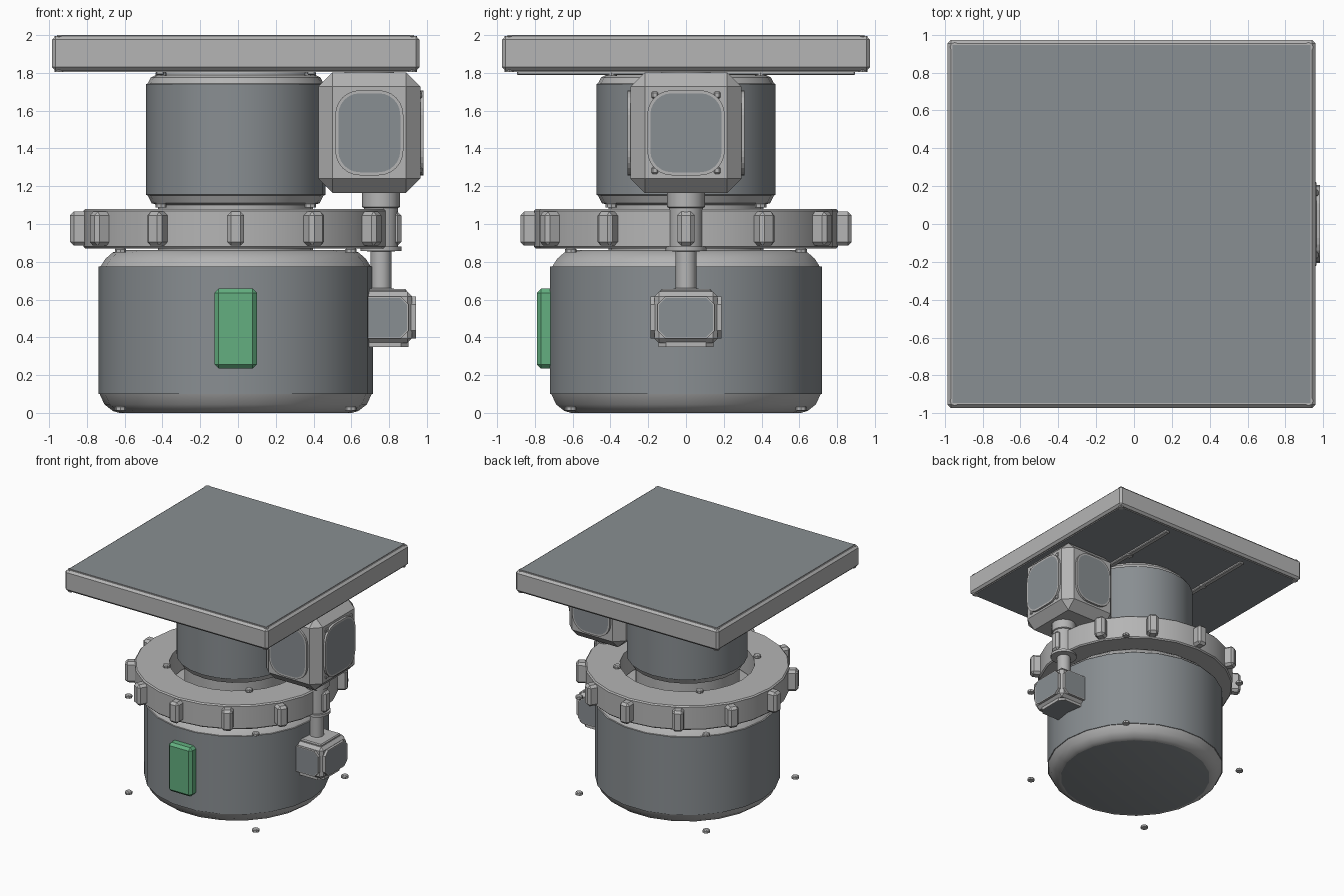
import bpy, bmesh, math
from mathutils import Matrix, Vector

if "Cube" in bpy.data.objects:
    bpy.data.objects.remove(bpy.data.objects["Cube"])

CX = -0.0125  # main axis


def mat(name, rgb):
    m = bpy.data.materials.new(name)
    m.diffuse_color = (*rgb, 1)
    m.use_nodes = True
    m.node_tree.nodes["Principled BSDF"].inputs["Base Color"].default_value = m.diffuse_color
    return m


LIGHT = mat("light grey", (0.46, 0.46, 0.46))
DARK = mat("slate grey", (0.25, 0.272, 0.287))
GREEN = mat("green", (0.125, 0.43, 0.215))


def finish(name, bm, mats, rule=None, angle=None):
    bmesh.ops.recalc_face_normals(bm, faces=bm.faces[:])
    if rule:
        for f in bm.faces:
            f.material_index = int(rule(f.calc_center_median(), f))
    me = bpy.data.meshes.new(name)
    bm.to_mesh(me)
    bm.free()
    for m in mats:
        me.materials.append(m)
    ob = bpy.data.objects.new(name, me)
    bpy.context.collection.objects.link(ob)
    if angle:
        bpy.ops.object.select_all(action='DESELECT')
        ob.select_set(True)
        bpy.context.view_layer.objects.active = ob
        bpy.ops.object.shade_smooth_by_angle(angle=math.radians(angle))
    return ob


def revolve(name, profile, x, y, n, mats, rule=None, closed=False, angle=32):
    """Turn a (radius, z) profile round a vertical axis."""
    bm = bmesh.new()
    rings = []
    for r, z in profile:
        rings.append([bm.verts.new((x + r * math.cos(a), y + r * math.sin(a), z))
                      for a in (2 * math.pi * i / n for i in range(n))])
    pairs = list(zip(rings, rings[1:]))
    if closed:
        pairs.append((rings[-1], rings[0]))
    for a, b in pairs:
        for i in range(n):
            j = (i + 1) % n
            bm.faces.new((a[i], a[j], b[j], b[i]))
    if not closed:
        bm.faces.new(rings[0])
        bm.faces.new(rings[-1])
    return finish(name, bm, mats, rule, angle)


def box(name, lo, hi, bevel, mats, rot=0, rule=None):
    """Box between two corners with chamfered edges, turned about the main axis."""
    bm = bmesh.new()
    bmesh.ops.create_cube(bm, size=1)
    lo, hi = Vector(lo), Vector(hi)
    for v in bm.verts:
        v.co = (lo + hi) / 2 + Vector(a * b for a, b in zip(v.co, hi - lo))
    if bevel:
        bmesh.ops.bevel(bm, geom=bm.edges[:], offset=bevel, segments=1,
                        affect='EDGES', profile=0.5)
    if rot:
        bmesh.ops.rotate(bm, verts=bm.verts[:], cent=(CX, 0, 0),
                         matrix=Matrix.Rotation(rot, 3, 'Z'))
    return finish(name, bm, mats, rule)


def panel(name, centre, normal, w, h, r, segs, depth, rim):
    """Rounded cover plate: light rim with a dark inset face."""
    n = Vector(normal)
    up = Vector((0, 0, 1)) if abs(n.z) < 0.5 else Vector((1, 0, 0))
    side = up.cross(n)
    c = Vector(centre)
    bm = bmesh.new()
    pts = []
    for k, (sx, sy) in enumerate(((1, 1), (-1, 1), (-1, -1), (1, -1))):
        for i in range(segs + 1):
            a = math.pi / 2 * (k + i / segs)
            pts.append((sx * (w / 2 - r) + r * math.cos(a),
                        sy * (h / 2 - r) + r * math.sin(a)))
    base = [bm.verts.new(c + side * u + up * v) for u, v in pts]
    face = bm.faces.new(base)
    ext = bmesh.ops.extrude_face_region(bm, geom=[face])
    top_verts = [e for e in ext['geom'] if isinstance(e, bmesh.types.BMVert)]
    top = [e for e in ext['geom'] if isinstance(e, bmesh.types.BMFace)][0]
    bmesh.ops.translate(bm, verts=top_verts, vec=n * depth)
    bmesh.ops.inset_region(bm, faces=[top], thickness=rim, depth=0)
    for f in bm.faces:
        f.material_index = 0
    top.material_index = 1
    return finish(name, bm, [LIGHT, DARK])


# Lower drum with light shoulders and dark wall
revolve("lower_drum",
        [(0.615, 0.0), (0.65, 0.01), (0.695, 0.045), (0.72, 0.1), (0.727, 0.1),
         (0.727, 0.775), (0.715, 0.775), (0.69, 0.815), (0.65, 0.85), (0.6, 0.862)],
        CX, 0, 22, [LIGHT, DARK],
        lambda c, f: 0.2 < c.z < 0.7 or c.z < 0.003)

# Upper drum
revolve("upper_drum",
        [(0.41, 0.86), (0.41, 1.1), (0.445, 1.11), (0.465, 1.15), (0.475, 1.155),
         (0.475, 1.74), (0.465, 1.745), (0.45, 1.775), (0.42, 1.79), (0.41, 1.83)],
        CX, 0, 24, [LIGHT, DARK], lambda c, f: 1.2 < c.z < 1.7)

# Collar ring with twelve grip lugs
revolve("collar_ring", [(0.53, 0.87), (0.795, 0.87), (0.805, 0.88), (0.805, 1.07),
                        (0.795, 1.08), (0.53, 1.08)], CX, 0, 24, [LIGHT], closed=True)
for i in range(12):
    box("grip_lug", (CX - 0.045, -0.877, 0.885), (CX + 0.045, -0.77, 1.065), 0.02,
        [LIGHT], rot=i * math.pi / 6)

# Bolts in square patterns at the drum ends
for d, z in ((0.61, 0.025), (0.61, 0.86), (0.395, 1.1), (0.395, 1.795)):
    for sx in (-1, 1):
        for sy in (-1, 1):
            revolve("bolt", [(0.03, z - 0.012), (0.03, z + 0.006), (0.022, z + 0.012)],
                    CX + sx * d, sy * d, 8, [LIGHT])

# Top platform, with dark faces above and below
box("platform", (-0.985, -0.973, 1.812), (0.96, 0.973, 1.994), 0.018, [LIGHT])
box("platform_top", (-0.958, -0.946, 1.985), (0.933, 0.946, 2.0), 0, [LIGHT, DARK],
    rule=lambda c, f: f.normal.z > 0.5)
box("platform_underside", (-0.958, -0.946, 1.806), (0.933, 0.946, 1.82), 0,
    [LIGHT, DARK], rule=lambda c, f: f.normal.z < -0.5)
for sx in (-1, 1):
    box("support_rail", (CX + sx * 0.4 - 0.022, -0.895, 1.788),
        (CX + sx * 0.4 + 0.022, 0.895, 1.812), 0.006, [LIGHT])
    for sy in (-1, 1):
        for z in (1.815, 1.99):
            revolve("corner_stud", [(0.025, z - 0.01), (0.025, z + 0.006)],
                    CX + sx * 0.935, sy * 0.935, 8, [LIGHT])

# Side housing with rounded covers
HX, HZ = 0.695, 1.483
box("side_housing", (0.425, -0.293, 1.165), (0.965, 0.293, 1.802), 0.075, [LIGHT])
revolve("housing_cap", [(0.13, 1.79), (0.13, 1.82)], HX, 0, 16, [LIGHT])
for name, c, n, w in (("front_cover", (HX, -0.288, HZ), (0, -1, 0), 0.36),
                      ("back_cover", (HX, 0.288, HZ), (0, 1, 0), 0.36),
                      ("side_cover", (0.96, 0, HZ), (1, 0, 0), 0.41)):
    panel(name, c, n, w, 0.45, 0.13, 6, 0.023, 0.016)
for sy in (-1, 1):
    for sz in (-1, 1):
        box("cover_rivet", (0.95, sy * 0.165 - 0.018, HZ + sz * 0.2 - 0.018),
            (0.974, sy * 0.165 + 0.018, HZ + sz * 0.2 + 0.018), 0.007, [LIGHT])

# Stem from the housing down to the small gearbox
SX = 0.757
revolve("stem", [(0.1, 1.18), (0.1, 1.09), (0.09, 1.085), (0.09, 0.88), (0.108, 0.88),
                 (0.108, 0.857), (0.055, 0.855), (0.055, 0.66), (0.08, 0.655),
                 (0.08, 0.63)], SX, 0, 16, [LIGHT])

# Small gearbox
box("gearbox", (SX - 0.165, -0.168, 0.37), (SX + 0.165, 0.168, 0.642), 0.025, [LIGHT])
box("gearbox_lid", (SX - 0.13, -0.135, 0.63), (SX + 0.135, 0.135, 0.657), 0.008, [LIGHT])
for name, c, n, w, h in (
        ("gearbox_front_cover", (SX, -0.163, 0.505), (0, -1, 0), 0.29, 0.22),
        ("gearbox_back_cover", (SX, 0.163, 0.505), (0, 1, 0), 0.29, 0.22),
        ("gearbox_side_cover", (SX + 0.16, 0, 0.505), (1, 0, 0), 0.3, 0.22),
        ("gearbox_base_cover", (SX, 0, 0.375), (0, 0, -1), 0.29, 0.29)):
    panel(name, c, n, w, h, 0.04, 1, 0.026, 0.008)

# Green control box on the front
box("control_box", (-0.125, -0.79, 0.235), (0.1, -0.69, 0.658), 0.022, [GREEN])
